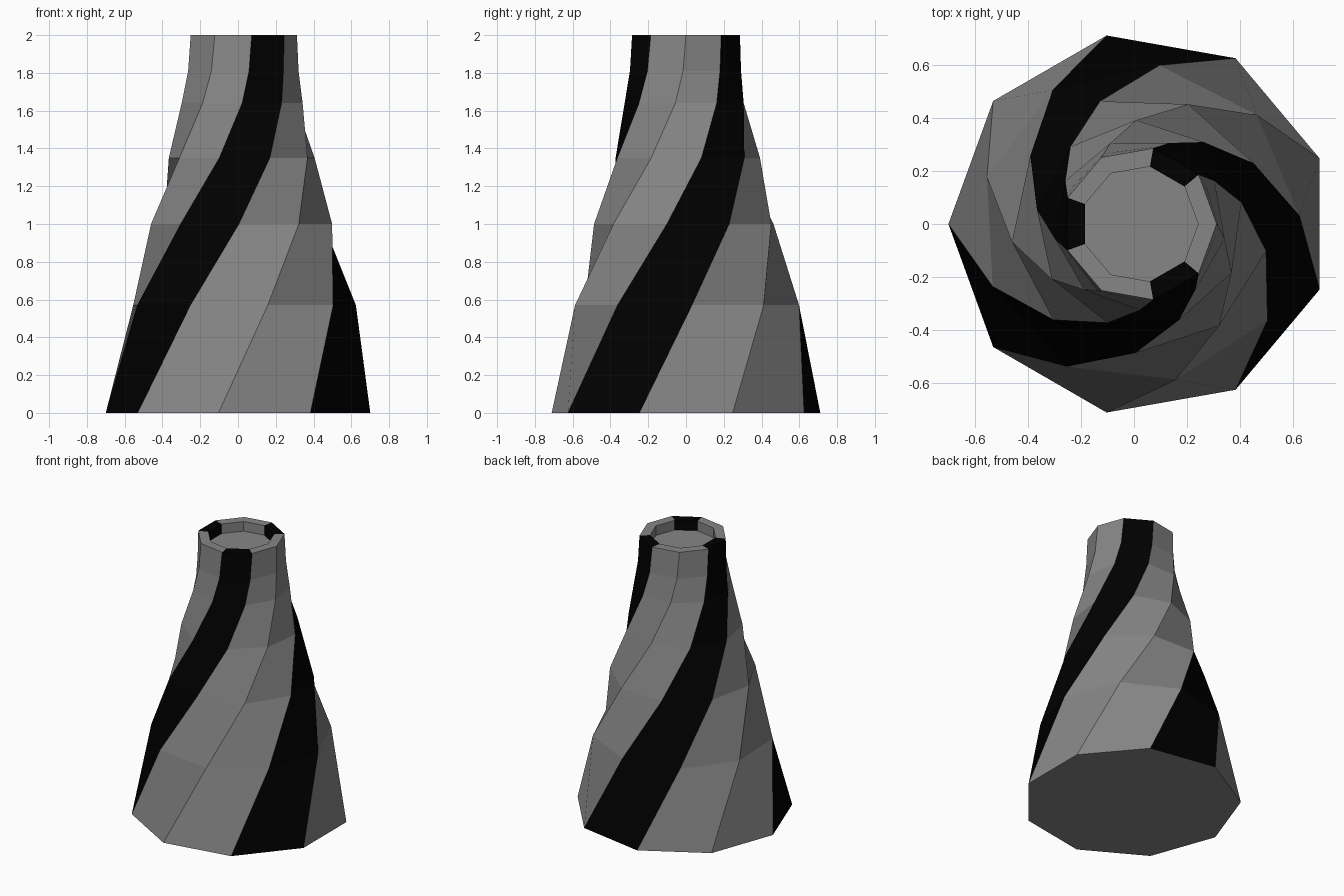
import bpy, bmesh
from math import cos, sin, radians

if "Cube" in bpy.data.objects:
    bpy.data.objects.remove(bpy.data.objects["Cube"])

SIDES = 9
CX = 0.022
# height, radius, twist in degrees; the last two rings form the rim and recess
RINGS = [(0, 0.722, 0), (0.57, 0.603, 23), (1.0, 0.487, 48), (1.35, 0.392, 72),
         (1.64, 0.325, 90), (1.81, 0.299, 97), (2.0, 0.29, 100),
         (2.0, 0.22, 100), (1.93, 0.22, 100)]


def ring(bm, z, r, twist):
    angles = [radians(180 + twist + 360 * i / SIDES) for i in range(SIDES)]
    return [bm.verts.new((CX + r * cos(a), r * sin(a), z)) for a in angles]


# Twisted tower body, every third column striped
bm = bmesh.new()
rings = [ring(bm, *r) for r in RINGS]
for row, (low, high) in enumerate(zip(rings, rings[1:])):
    for i in range(SIDES):
        j = (i + 1) % SIDES
        quad = [low[i], low[j], high[j], high[i]]
        if row == 0:  # bottom panels fold along the other diagonal
            quad = quad[1:] + quad[:1]
        f = bm.faces.new(quad)
        f.material_index = 1 if i % 3 == 0 else 0

# Underside and recess floor
bm.faces.new(rings[0][::-1])
bm.faces.new(rings[-1])

mesh = bpy.data.meshes.new("twisted_tower")
bm.to_mesh(mesh)
bm.free()
tower = bpy.data.objects.new("twisted_tower", mesh)
bpy.context.collection.objects.link(tower)

# Grey body and black stripes
for name, c in (("body_grey", 0.24), ("stripe_black", 0.0)):
    mat = bpy.data.materials.new(name)
    mat.diffuse_color = (c, c, c, 1)
    mat.use_nodes = True
    mat.node_tree.nodes["Principled BSDF"].inputs["Base Color"].default_value = mat.diffuse_color
    mesh.materials.append(mat)
